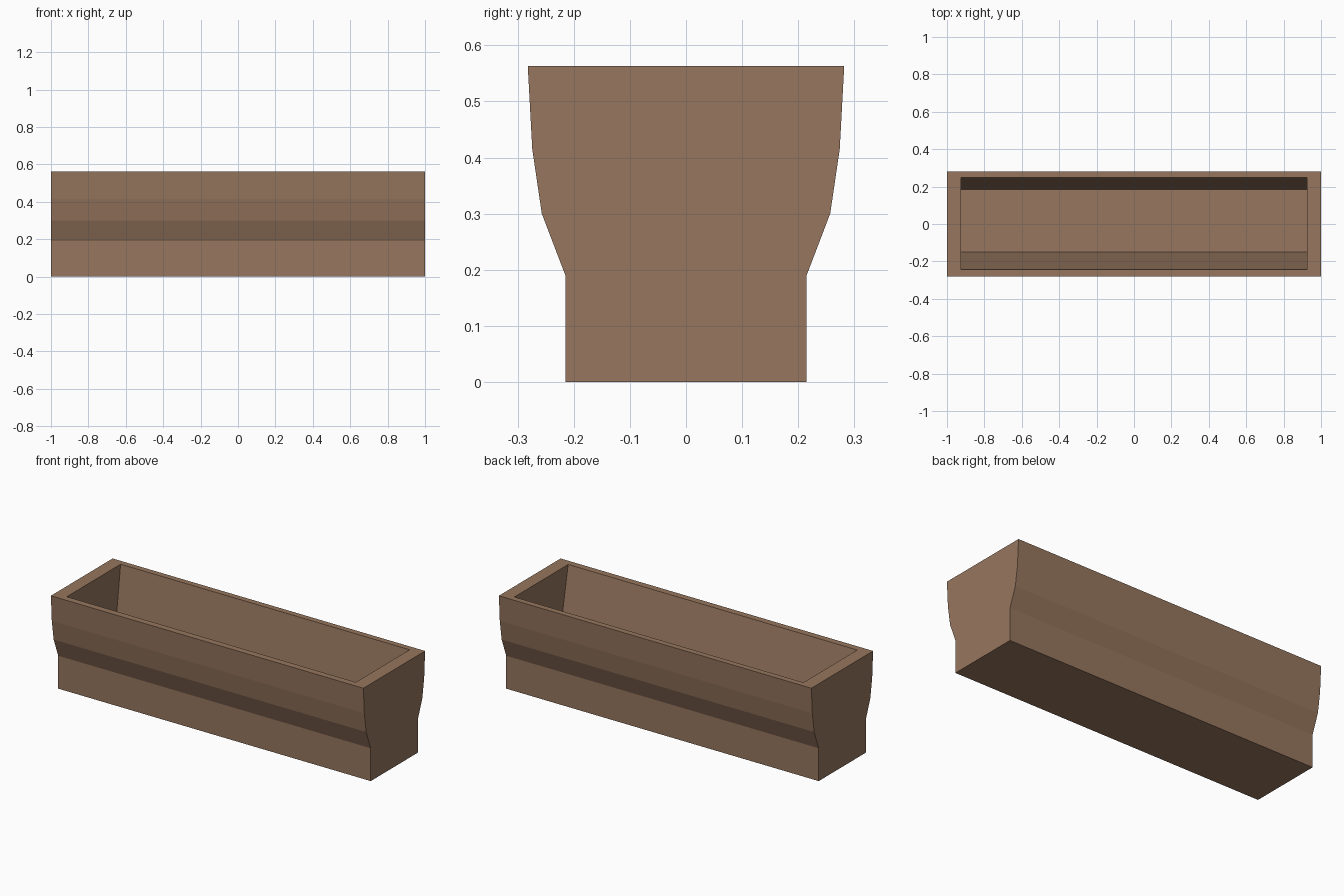
import bpy
import bmesh
from mathutils import Vector

cube = bpy.data.objects.get("Cube")
if cube:
    bpy.data.objects.remove(cube, do_unlink=True)

# Single earthy brown
brown = bpy.data.materials.new("clay_brown")
brown.use_nodes = True
colour = (0.305, 0.181, 0.112, 1)
brown.diffuse_color = colour
brown.node_tree.nodes["Principled BSDF"].inputs["Base Color"].default_value = colour

# Half cross-section of the flared trough: (y, z) from base to rim
HALF = [(0.215, 0), (0.215, 0.19), (0.257, 0.30), (0.274, 0.415), (0.282, 0.563)]
profile = HALF + [(-y, z) for y, z in reversed(HALF)]

bm = bmesh.new()

# Outer body: the section swept along x
end = bm.faces.new([bm.verts.new((-1, y, z)) for y, z in profile])
swept = bmesh.ops.extrude_face_region(bm, geom=[end])["geom"]
bmesh.ops.translate(bm, vec=(2, 0, 0),
                    verts=[v for v in swept if isinstance(v, bmesh.types.BMVert)])
bmesh.ops.recalc_face_normals(bm, faces=bm.faces)


def fit(face, half_x, front, back, z):
    """Snap a four-cornered face to a level rectangle."""
    for v in face.verts:
        v.co = Vector((half_x if v.co.x > 0 else -half_x,
                       back if v.co.y > 0 else front, z))


# Rim, then the tapering cavity down to its floor
opening = max(bm.faces, key=lambda f: f.calc_center_median().z)
bmesh.ops.inset_region(bm, faces=[opening], thickness=0.04)
fit(opening, 0.925, -0.244, 0.248, 0.563)
bmesh.ops.inset_region(bm, faces=[opening], thickness=0.04)
fit(opening, 0.925, -0.149, 0.184, 0.08)
bmesh.ops.recalc_face_normals(bm, faces=bm.faces)

mesh = bpy.data.meshes.new("planter_trough")
bm.to_mesh(mesh)
bm.free()
mesh.materials.append(brown)
planter = bpy.data.objects.new("planter_trough", mesh)
bpy.context.collection.objects.link(planter)
